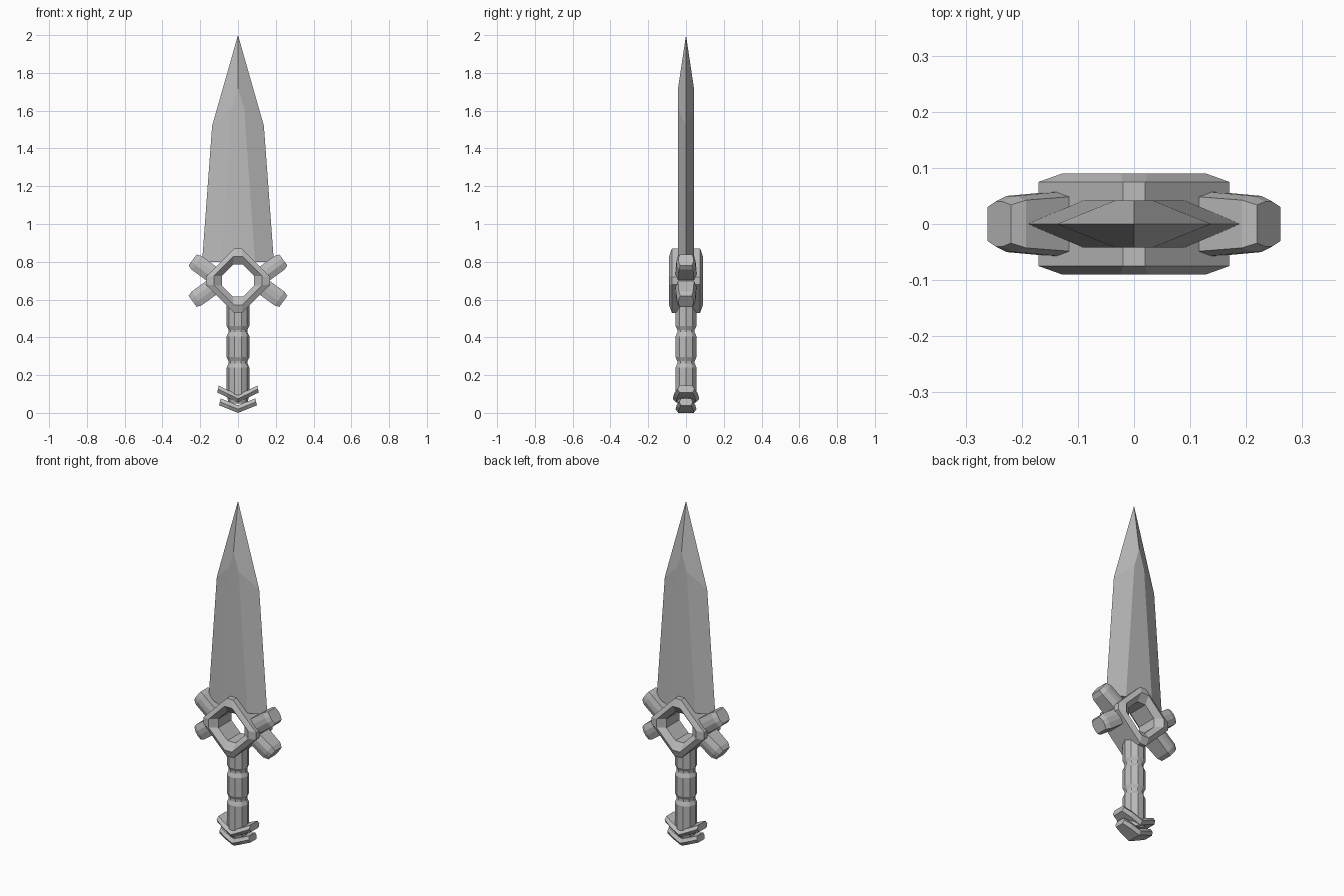
import bpy
import bmesh
from math import sin, cos, pi, radians
from mathutils import Vector

cube = bpy.data.objects.get("Cube")
if cube:
    bpy.data.objects.remove(cube, do_unlink=True)

steel = bpy.data.materials.new("plain grey")
steel.use_nodes = True
steel.diffuse_color = (0.5, 0.5, 0.5, 1)
steel.node_tree.nodes["Principled BSDF"].inputs["Base Color"].default_value = (0.5, 0.5, 0.5, 1)


def finish(name, bm):
    bmesh.ops.recalc_face_normals(bm, faces=bm.faces)
    mesh = bpy.data.meshes.new(name)
    bm.to_mesh(mesh)
    bm.free()
    mesh.materials.append(steel)
    obj = bpy.data.objects.new(name, mesh)
    bpy.context.collection.objects.link(obj)
    return obj


def loft(name, rings, closed=False):
    """Skin matching rings of points; cap the ends, or join last to first."""
    bm = bmesh.new()
    rows = [[bm.verts.new(p) for p in ring] for ring in rings]
    n = len(rows[0])
    pairs = list(zip(rows, rows[1:]))
    if closed:
        pairs.append((rows[-1], rows[0]))
    else:
        bm.faces.new(rows[0])
        bm.faces.new(rows[-1])
    for a, b in pairs:
        for i in range(n):
            j = (i + 1) % n
            bm.faces.new((a[i], a[j], b[j], b[i]))
    return finish(name, bm)


# Blade: one quarter, mirrored to both sides and both faces
def build_blade():
    bm = bmesh.new()
    base, thick = 0.8, 0.042
    for sx in (1, -1):
        for sy in (1, -1):
            def v(x, y, z):
                return bm.verts.new((sx * x, sy * y, z))
            edge, shoulder, tip = v(0.19, 0, base), v(0.137, 0, 1.52), v(0, 0, 2)
            flat, flat_top = v(0.09, thick, base), v(0.033, thick, 1.61)
            mid, apex, core = v(0, thick, base), v(0, thick, 1.72), v(0, 0, base)
            bm.faces.new((edge, shoulder, flat_top, flat))
            bm.faces.new((shoulder, tip, apex, flat_top))
            bm.faces.new((mid, flat, flat_top, apex))
            bm.faces.new((core, edge, flat, mid))
    bmesh.ops.remove_doubles(bm, verts=bm.verts, dist=0.0001)
    finish("blade", bm)


build_blade()

# Guard ring: diamond with clipped corners, bevelled on both faces
HUB = 0.70


def diamond(r, cut, y):
    corners = [(cut, r), (r, cut), (r, -cut), (cut, -r),
               (-cut, -r), (-r, -cut), (-r, cut), (-cut, r)]
    return [(x, y, HUB + z) for x, z in corners]


half = [(0.085, 0.026, 0.06), (0.128, 0.024, 0.09), (0.17, 0.02, 0.075)]
loft("guard_ring",
     [diamond(r, c, y) for r, c, y in half]
     + [diamond(r, c, -y) for r, c, y in reversed(half)], closed=True)

# Four guard arms with blunt chamfered ends
ANGLE = radians(36)
along = Vector((cos(ANGLE), 0, sin(ANGLE)))
across = Vector((-sin(ANGLE), 0, cos(ANGLE)))
start = Vector((0.11, 0, 0.015))


def arm_ring(t, width, depth, sx, sz):
    section = [(1, 0.85), (0.3, 1), (-0.3, 1), (-1, 0.75)]
    section += [(a, -d) for a, d in reversed(section)]
    ring = []
    for a, d in section:
        p = start + along * t + across * (a * width)
        ring.append((sx * p.x, d * depth, HUB + sz * p.z))
    return ring


for sx, side in ((1, "left"), (-1, "right")):
    for sz, level in ((1, "upper"), (-1, "lower")):
        loft(f"{level}_{side}_guard_arm",
             [arm_ring(t, w, d, sx, sz) for t, w, d in
              ((0, 0.045, 0.06), (0.135, 0.045, 0.05), (0.161, 0.036, 0.04))])

# Grip: turned profile with two grooves
SIDES = 10
profile = [(0.05, 0.05), (0.06, 0.1), (0.06, 0.24), (0.05, 0.262), (0.05, 0.275),
           (0.06, 0.295), (0.06, 0.405), (0.05, 0.427), (0.05, 0.44),
           (0.06, 0.46), (0.06, 0.57)]
loft("grip", [[(r * cos(2 * pi * i / SIDES), 0.97 * r * sin(2 * pi * i / SIDES), z)
               for i in range(SIDES)] for r, z in profile])


# Pommel: two stacked chevron bars with bulging sides
def chevron(name, bottom, slope, height, reach, depth):
    rings = []
    for k in (-1, -0.55, 0, 0.55, 1):
        d = depth * (1 - 0.35 * k * k)
        ring = []
        for y, h in ((-0.75, 0), (-1, 0.5), (-0.75, 1), (0.75, 1), (1, 0.5), (0.75, 0)):
            x = k * (reach - 0.008 * h)
            ring.append((x, y * d, bottom + slope * abs(x) + height * h))
        rings.append(ring)
    loft(name, rings)


chevron("upper_pommel_bar", 0.055, 0.48, 0.04, 0.11, 0.07)
chevron("lower_pommel_bar", 0, 0.4, 0.04, 0.1, 0.055)
